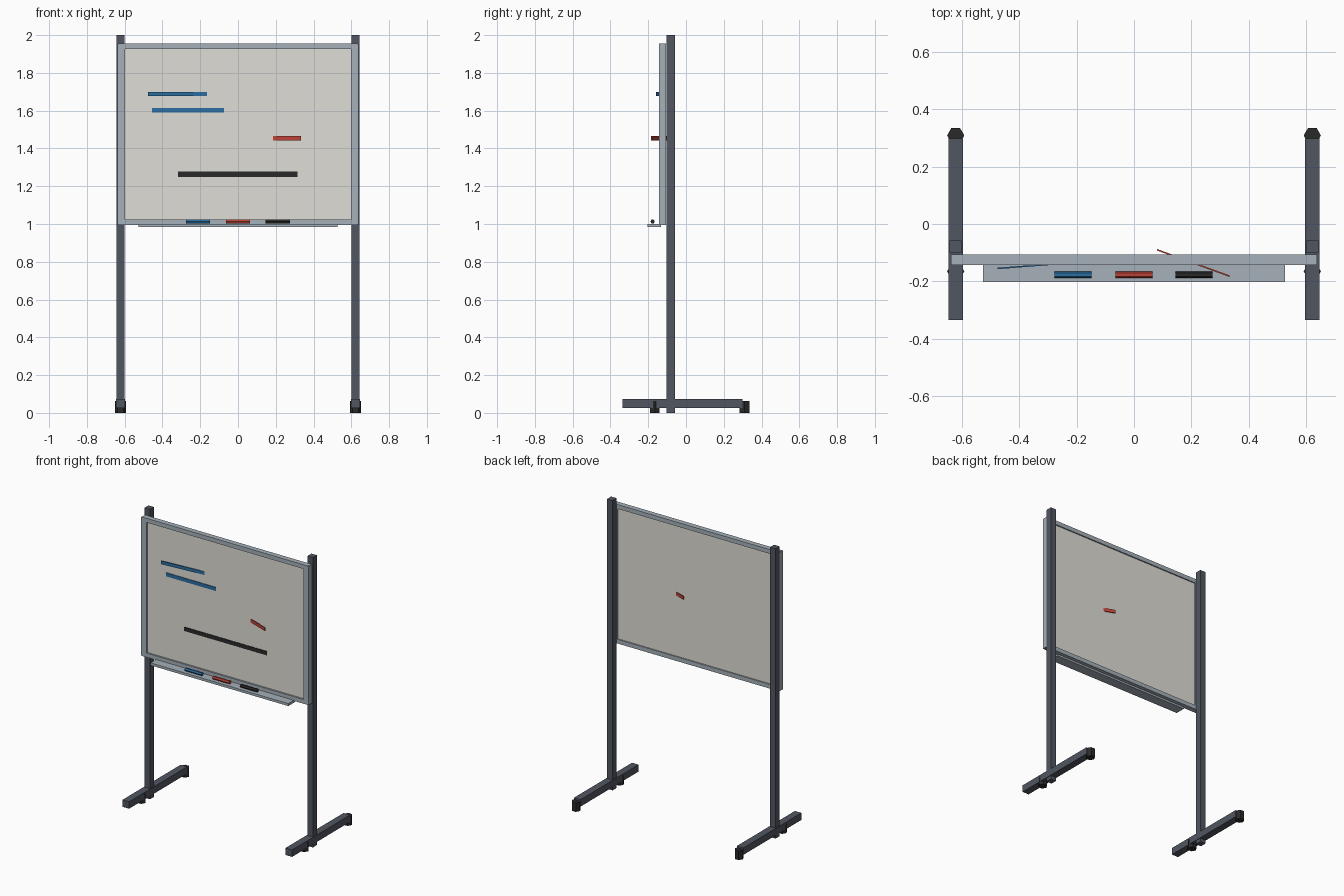
import bpy, bmesh, math
from mathutils import Matrix, Vector

if "Cube" in bpy.data.objects:
    bpy.data.objects.remove(bpy.data.objects["Cube"])


def material(name, rgb):
    def lin(c):
        c /= 255
        return c / 12.92 if c <= 0.04045 else ((c + 0.055) / 1.055) ** 2.4
    m = bpy.data.materials.new(name)
    m.diffuse_color = (*[lin(c) for c in rgb], 1)
    m.use_nodes = True
    m.node_tree.nodes["Principled BSDF"].inputs["Base Color"].default_value = m.diffuse_color
    return m


PANEL = material("board_white", (224, 222, 215))
ALU = material("aluminium_grey", (166, 177, 186))
STEEL = material("dark_steel", (81, 86, 97))
DARK = material("black", (42, 42, 42))
BLUE = material("blue", (44, 110, 162))
RED = material("red", (188, 66, 56))


def finish(name, bm, mat):
    me = bpy.data.meshes.new(name)
    bmesh.ops.recalc_face_normals(bm, faces=bm.faces)
    bm.to_mesh(me)
    bm.free()
    me.materials.append(mat)
    ob = bpy.data.objects.new(name, me)
    bpy.context.collection.objects.link(ob)
    return ob


def box(name, lo, hi, mat, turn=0):
    """Box between two corners, turned about the vertical through its middle."""
    lo, hi = Vector(lo), Vector(hi)
    bm = bmesh.new()
    bmesh.ops.create_cube(bm, size=1, matrix=Matrix.Diagonal((*(hi - lo), 1)))
    ob = finish(name, bm, mat)
    ob.location = (lo + hi) / 2
    ob.rotation_euler.z = math.radians(turn)
    return ob


def hex_prism(name, centre, radius, length, mat, along_x=False):
    """Six-sided prism, upright or lying along x."""
    bm = bmesh.new()
    ring = [(radius * math.cos(i * math.pi / 3), radius * math.sin(i * math.pi / 3)) for i in range(6)]
    ends = []
    for h in (-length / 2, length / 2):
        ends.append([bm.verts.new((h, a, b) if along_x else (a, b, h)) for a, b in ring])
    bm.faces.new(ends[0])
    bm.faces.new(ends[1])
    for i in range(6):
        j = (i + 1) % 6
        bm.faces.new((ends[0][i], ends[0][j], ends[1][j], ends[1][i]))
    ob = finish(name, bm, mat)
    ob.location = centre
    return ob


# Stand: post, foot and casters on each side, plus the frame's side rail
for side, s in (("left", -1), ("right", 1)):
    x = s * 0.622
    box(f"{side}_post", (x - 0.021, -0.102, 0), (x + 0.021, -0.058, 2.0), STEEL)
    box(f"{side}_foot", (x - 0.025, -0.335, 0.025), (x + 0.025, 0.298, 0.073), STEEL)
    hex_prism(f"{side}_rear_caster", (x, 0.309, 0.031), 0.03, 0.062, DARK)
    hex_prism(f"{side}_front_caster", (x, -0.165, 0.031), 0.03, 0.062, DARK)
    xr = s * 0.619
    box(f"{side}_frame_rail", (xr - 0.02, -0.143, 0.997), (xr + 0.02, -0.106, 1.953), ALU)

# Board with top and bottom rails
box("board_panel", (-0.61, -0.131, 1.01), (0.61, -0.115, 1.94), PANEL)
box("top_frame_rail", (-0.632, -0.1425, 1.926), (0.632, -0.1065, 1.955), ALU)
box("bottom_frame_rail", (-0.632, -0.1425, 0.996), (0.632, -0.1065, 1.025), ALU)

# Pen tray and markers
box("pen_tray", (-0.526, -0.203, 0.983), (0.526, -0.132, 1.0), ALU)
for name, x, mat in (("blue", -0.212, BLUE), ("red", 0, RED), ("black", 0.21, DARK)):
    hex_prism(f"{name}_marker", (x, -0.177, 1.013), 0.0115, 0.129, mat, True)

# Strokes on the board; two are tilted out of its plane
box("upper_blue_stroke", (-0.477, -0.1455, 1.677), (-0.163, -0.1405, 1.699), BLUE, 4.4)
box("lower_blue_stroke", (-0.456, -0.135, 1.59), (-0.075, -0.13, 1.615), BLUE)
box("black_stroke", (-0.317, -0.135, 1.25), (0.315, -0.13, 1.277), DARK)
box("red_stroke", (0.072, -0.1385, 1.443), (0.342, -0.1335, 1.466), RED, -20)
